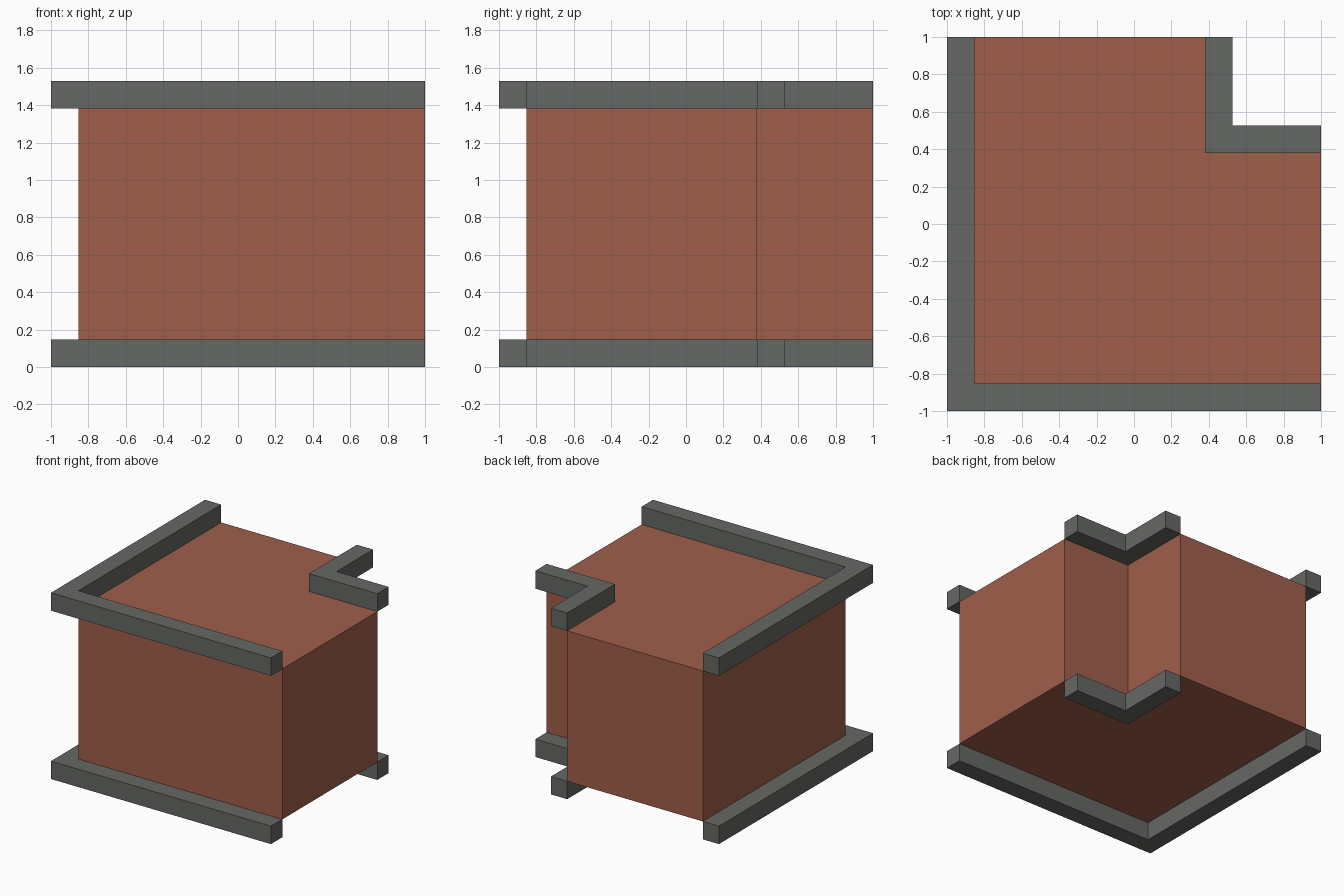
import bpy
import bmesh

cube = bpy.data.objects.get("Cube")
if cube:
    bpy.data.objects.remove(cube, do_unlink=True)


def make_material(name, color):
    mat = bpy.data.materials.new(name)
    mat.use_nodes = True
    mat.diffuse_color = color
    mat.node_tree.nodes["Principled BSDF"].inputs["Base Color"].default_value = color
    return mat


def extrude_outline(name, outline, bottom, top, mat):
    """Raise a flat outline into a solid prism."""
    bm = bmesh.new()
    base = bm.faces.new([bm.verts.new((x, y, bottom)) for x, y in outline])
    raised = bmesh.ops.extrude_face_region(bm, geom=[base], use_keep_orig=True)["geom"]
    verts = [v for v in raised if isinstance(v, bmesh.types.BMVert)]
    bmesh.ops.translate(bm, vec=(0, 0, top - bottom), verts=verts)
    bmesh.ops.recalc_face_normals(bm, faces=bm.faces[:])
    mesh = bpy.data.meshes.new(name)
    bm.to_mesh(mesh)
    bm.free()
    mesh.materials.append(mat)
    obj = bpy.data.objects.new(name, mesh)
    bpy.context.collection.objects.link(obj)
    return obj


brick = make_material("brick_red", (0.352, 0.114, 0.069, 1))
stone = make_material("stone_gray", (0.130, 0.138, 0.127, 1))

TRIM = 0.147            # trim width and height
HEIGHT = 1.53
WALL = -1 + TRIM        # outer wall faces
NOTCH = 0.38            # inner corner of the notch
LIP = NOTCH + TRIM

# L-shaped wall block between the two trim levels
extrude_outline("wall_block",
                [(WALL, WALL), (1, WALL), (1, NOTCH), (NOTCH, NOTCH), (NOTCH, 1), (WALL, 1)],
                TRIM, HEIGHT - TRIM, brick)

# Trim runs around the outer corner and the notch, at the base and the top
outer = [(-1, -1), (1, -1), (1, WALL), (WALL, WALL), (WALL, 1), (-1, 1)]
inner = [(NOTCH, NOTCH), (1, NOTCH), (1, LIP), (LIP, LIP), (LIP, 1), (NOTCH, 1)]
for level, z in (("lower", 0), ("upper", HEIGHT - TRIM)):
    extrude_outline(level + "_outer_trim", outer, z, z + TRIM, stone)
    extrude_outline(level + "_notch_trim", inner, z, z + TRIM, stone)
